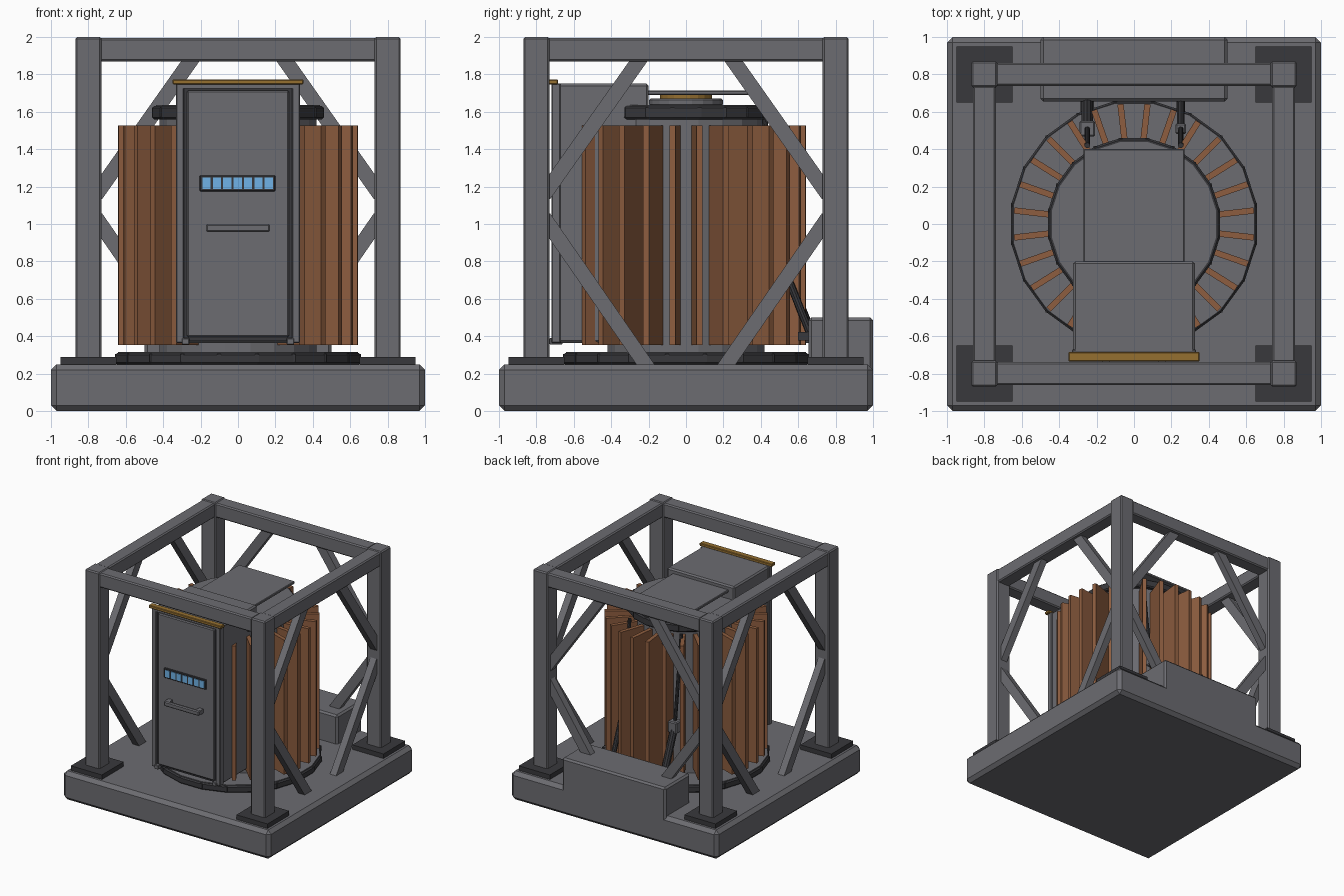
import bpy, math
from mathutils import Vector, Matrix

if "Cube" in bpy.data.objects:
    bpy.data.objects.remove(bpy.data.objects["Cube"])


def material(name, rgb):
    m = bpy.data.materials.new(name)
    m.diffuse_color = (*rgb, 1)
    m.use_nodes = True
    m.node_tree.nodes["Principled BSDF"].inputs["Base Color"].default_value = m.diffuse_color
    return m


GREY = material("steel", (0.15, 0.15, 0.165))
DARK = material("dark_steel", (0.04, 0.04, 0.045))
COPPER = material("copper", (0.27, 0.11, 0.05))
GOLD = material("brass", (0.30, 0.16, 0.03))
BLUE = material("display_blue", (0.16, 0.45, 0.80))


def finish(o, name, mat, bevel):
    o.name = name
    o.data.materials.append(mat)
    if bevel:
        b = o.modifiers.new("bevel", 'BEVEL')
        b.width, b.segments = bevel, 1
    return o


def box(name, lo, hi, mat=GREY, bevel=0.0):
    """Axis-aligned box from its two corners."""
    lo, hi = Vector(lo), Vector(hi)
    bpy.ops.mesh.primitive_cube_add(size=1, location=(lo + hi) / 2)
    o = bpy.context.object
    o.data.transform(Matrix.Diagonal((*(hi - lo), 1)))
    return finish(o, name, mat, bevel)


def disc(name, r, z0, z1, mat=GREY, bevel=0.0, n=20):
    bpy.ops.mesh.primitive_cylinder_add(vertices=n, radius=r, depth=z1 - z0,
                                        location=(0, 0, (z0 + z1) / 2),
                                        rotation=(0, 0, math.pi / n))
    return finish(bpy.context.object, name, mat, bevel)


def bar(name, a, b, w, d, mat=GREY, bevel=0.0, n=0):
    """Straight bar between two points; n > 0 makes it round."""
    a, b = Vector(a), Vector(b)
    if n:
        bpy.ops.mesh.primitive_cylinder_add(vertices=n, radius=0.5, depth=1)
    else:
        bpy.ops.mesh.primitive_cube_add(size=1)
    o = bpy.context.object
    o.data.transform(Matrix.Diagonal((w, d, (b - a).length, 1)))
    zax = (b - a).normalized()
    side = Vector((1, 0, 0)) if abs(zax.x) < 1e-4 else Vector((0, 1, 0))
    xax = side
    yax = zax.cross(xax)
    rot = Matrix((xax, yax, zax)).transposed().to_4x4()
    o.matrix_world = Matrix.Translation((a + b) / 2) @ rot
    return finish(o, name, mat, bevel)


# Base and rear housing
box("base", (-1, -1, 0), (1, 1, 0.25), GREY, 0.03)
box("rear_housing", (-0.5, 0.655, 0.2), (0.5, 1.0, 0.5), GREY, 0.015)

# Corner posts with foot plates
for sx in (-1, 1):
    for sy in (-1, 1):
        x, y = sx * 0.80, sy * 0.80
        box("foot_plate", (x - 0.15, y - 0.15, 0.24), (x + 0.15, y + 0.15, 0.29), DARK)
        box("post", (x - 0.07, y - 0.07, 0.25), (x + 0.07, y + 0.07, 2.0), GREY, 0.01)

# Top frame beams
for s in (-1, 1):
    box("top_beam_x", (-0.74, s * 0.80 - 0.062, 1.87), (0.74, s * 0.80 + 0.062, 1.995), GREY, 0.01)
    box("top_beam_y", (s * 0.80 - 0.062, -0.74, 1.87), (s * 0.80 + 0.062, 0.74, 1.995), GREY, 0.01)

# Diagonal braces on the two sides and the back
for s in (-1, 1):
    for name, u0, z0, u1, z1 in (("upper_brace", 0.76, 1.155, 0.22, 1.92),
                                 ("lower_brace", 0.76, 1.035, 0.20, 0.225)):
        for face in (-1, 1):
            bar(name, (face * 0.80, s * u0, z0), (face * 0.80, s * u1, z1), 0.06, 0.08)
        bar(name, (s * u0, 0.80, z0), (s * u1, 0.80, z1), 0.06, 0.08)

# Core drum with its bottom and top rings
disc("bottom_ring", 0.665, 0.25, 0.31, DARK, 0.01)
disc("bottom_plate", 0.65, 0.25, 0.315)
disc("core_drum", 0.425, 0.30, 1.57)
disc("top_ring", 0.465, 1.56, 1.63, DARK, 0.01)
disc("top_plate", 0.445, 1.57, 1.635)
disc("cap_disc", 0.20, 1.63, 1.672, GREY, 0.01)
disc("cap_brass", 0.14, 1.66, 1.692, GOLD)
box("top_cover", (-0.27, -0.22, 1.69), (0.27, 0.40, 1.713), GREY, 0.005)

# Raised blocks dividing the rings
for i in range(20):
    a = math.pi / 20 + i * math.tau / 20
    for r, z0, z1 in ((0.655, 0.262, 0.304), (0.455, 1.572, 1.624)):
        c = Vector((r * math.cos(a), r * math.sin(a), 0))
        bar("ring_rib", c + Vector((0, 0, z0)), c + Vector((0, 0, z1)), 0.022, 0.022, DARK)

# Copper fins around the drum, leaving room for the front cabinet
for i in range(28):
    a = (i + 0.5) * math.tau / 28
    x, y = 0.5325 * math.cos(a), 0.5325 * math.sin(a)
    if y < 0 and abs(x) < 0.27:
        continue
    bpy.ops.mesh.primitive_cube_add(size=1, location=(x, y, 0.94), rotation=(0, 0, a))
    f = bpy.context.object
    f.data.transform(Matrix.Diagonal((0.225, 0.033, 1.175, 1)))
    finish(f, "copper_fin", COPPER, 0)

# Leaning rear struts between fins
for x, k in ((-0.25, 1.0), (0.25, 0.68)):
    low, mid, top = (x, 0.665, 0.41), (x, 0.51, 0.80), (x, 0.42, 1.56)
    bar("strut_mount", (x, 0.60, 0.40), (x, 0.68, 0.40), 0.07 * k, 0.07 * k, DARK)
    bar("strut_body", low, mid, 0.062 * k, 0.062 * k, DARK, 0, 10)
    bar("strut_rod", mid, top, 0.03, 0.03, DARK, 0, 10)
    box("strut_collar", (x - 0.042 * k, 0.51 - 0.042 * k, 0.74),
        (x + 0.042 * k, 0.51 + 0.042 * k, 0.84), GREY, 0.008)

# Front cabinet: body, frame, door and brass lip
box("cabinet_body", (-0.325, -0.69, 0.365), (0.325, -0.20, 1.75), GREY, 0.012)
box("door_recess", (-0.29, -0.697, 0.375), (0.29, -0.68, 1.735), DARK)
for s in (-1, 1):
    box("cabinet_rail", (s * 0.31 - 0.022, -0.72, 0.365), (s * 0.31 + 0.022, -0.67, 1.75), GREY, 0.005)
    box("cabinet_foot", (s * 0.28 - 0.02, -0.73, 0.355), (s * 0.28 + 0.02, -0.66, 0.39), GREY, 0.004)
box("cabinet_header", (-0.325, -0.72, 1.725), (0.325, -0.67, 1.75))
box("door", (-0.272, -0.718, 0.395), (0.272, -0.69, 1.715), GREY, 0.008)
box("brass_lip", (-0.35, -0.735, 1.747), (0.35, -0.685, 1.772), GOLD, 0.004)

# Display strip with seven lit cells
box("display_panel", (-0.205, -0.73, 1.175), (0.20, -0.71, 1.26), DARK, 0.004)
for i in range(7):
    x = -0.168 + i * 0.0555
    box("display_cell", (x - 0.022, -0.735, 1.187), (x + 0.022, -0.72, 1.248), BLUE)

# Door handle
box("handle_bar", (-0.17, -0.785, 0.957), (0.17, -0.755, 1.0), GREY, 0.008)
for s in (-1, 1):
    box("handle_mount", (s * 0.148 - 0.02, -0.765, 0.96), (s * 0.148 + 0.02, -0.71, 0.997))
